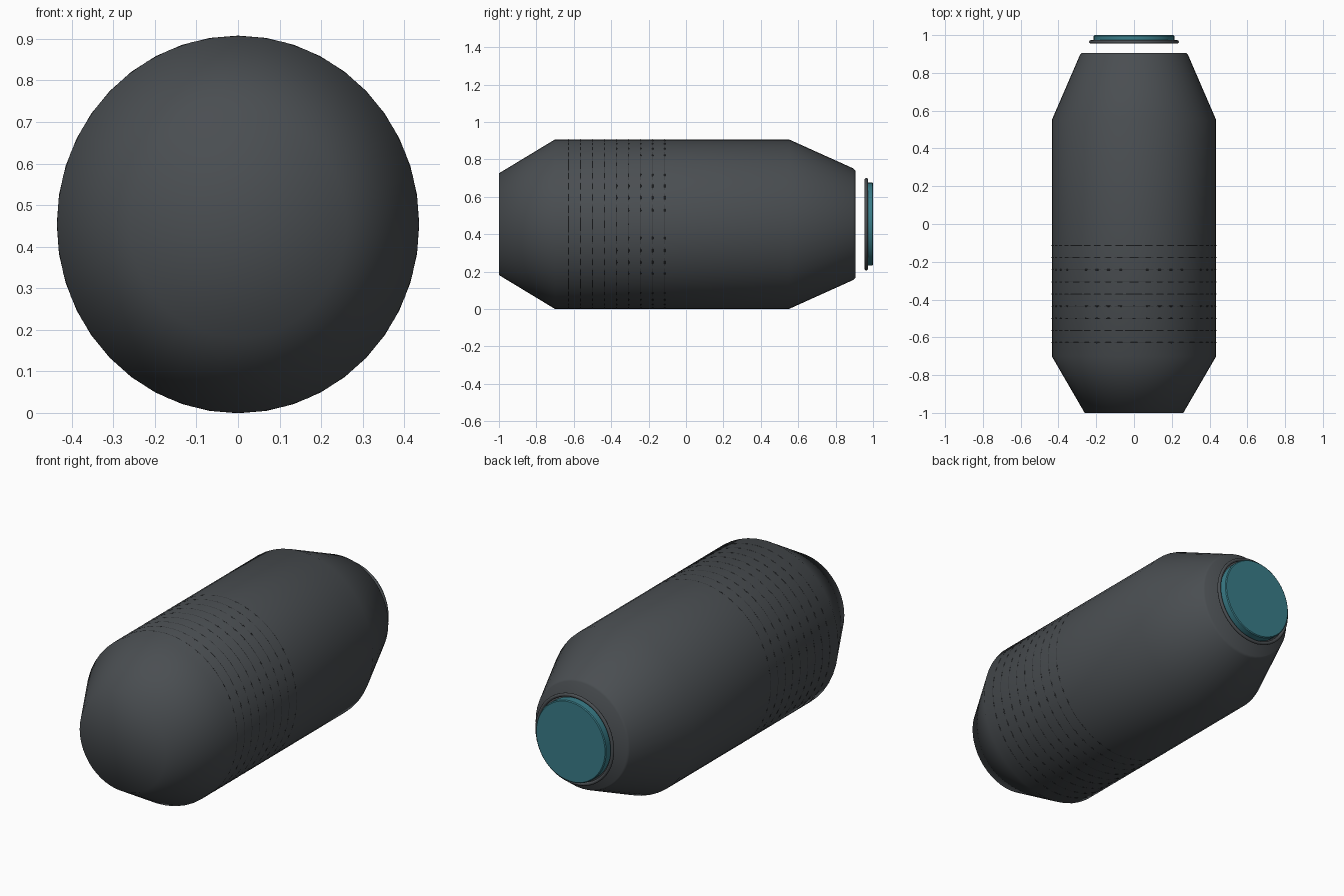
import bpy, bmesh, math

if "Cube" in bpy.data.objects:
    bpy.data.objects.remove(bpy.data.objects["Cube"])

CENTER_Z = 0.4535   # height of the long axis
SQUASH = 0.96       # the round sections are slightly narrower in x
R = 0.4535          # largest radius


def material(name, color):
    m = bpy.data.materials.new(name)
    m.diffuse_color = (*color, 1.0)
    m.use_nodes = True
    m.node_tree.nodes["Principled BSDF"].inputs["Base Color"].default_value = m.diffuse_color
    return m


charcoal = material("charcoal", (0.068, 0.076, 0.083))
dark_seam = material("dark seam", (0.035, 0.038, 0.042))
teal = material("teal glass", (0.042, 0.205, 0.25))


def lathe(name, profile, segments, mat, closed=False, sharp=None):
    """Revolve (y, radius) points around the long axis."""
    bm = bmesh.new()
    rings = []
    for y, r in profile:
        if r == 0:
            rings.append([bm.verts.new((0, y, CENTER_Z))] * segments)
            continue
        ring = []
        for i in range(segments):
            a = 2 * math.pi * i / segments
            ring.append(bm.verts.new((r * SQUASH * math.cos(a), y,
                                      CENTER_Z + r * math.sin(a))))
        rings.append(ring)
    pairs = list(zip(rings, rings[1:]))
    if closed:
        pairs.append((rings[-1], rings[0]))
    for a, b in pairs:
        for i in range(segments):
            j = (i + 1) % segments
            corners = list(dict.fromkeys((a[i], a[j], b[j], b[i])))
            bm.faces.new(corners)
    bmesh.ops.recalc_face_normals(bm, faces=bm.faces)
    mesh = bpy.data.meshes.new(name)
    bm.to_mesh(mesh)
    bm.free()
    mesh.materials.append(mat)
    ob = bpy.data.objects.new(name, mesh)
    bpy.context.collection.objects.link(ob)
    bpy.ops.object.select_all(action='DESELECT')
    ob.select_set(True)
    bpy.context.view_layer.objects.active = ob
    if sharp:
        bpy.ops.object.shade_smooth_by_angle(angle=math.radians(sharp))
    else:
        bpy.ops.object.shade_smooth()
    return ob


def torus(name, y, major, minor, segments, mat):
    pts = [(y + minor * math.cos(math.tau * k / 10),
            major + minor * math.sin(math.tau * k / 10)) for k in range(10)]
    return lathe(name, pts, segments, mat, closed=True)


# Capsule body with tapered ends and a small rounded rear lip
lathe("body", [(-1.0, 0), (-1.0, 0.272), (-0.70, R), (0.55, R),
               (0.895, 0.298), (0.905, 0.288), (0.905, 0)], 48, charcoal)

# Fine grip rings, barely breaking the body surface
for k in range(9):
    torus(f"grip_ring_{k + 1}", -0.628 + 0.0643 * k, R - 0.003, 0.004,
          40, dark_seam)

# Thin ring floating behind the body, with the glass disc in it
torus("lens_ring", 0.964, 0.238, 0.0095, 48, charcoal)
lathe("lens_disc", [(0.955, 0), (0.955, 0.222), (0.996, 0.222),
                    (1.0, 0.217), (1.0, 0)], 48, teal, sharp=30)
